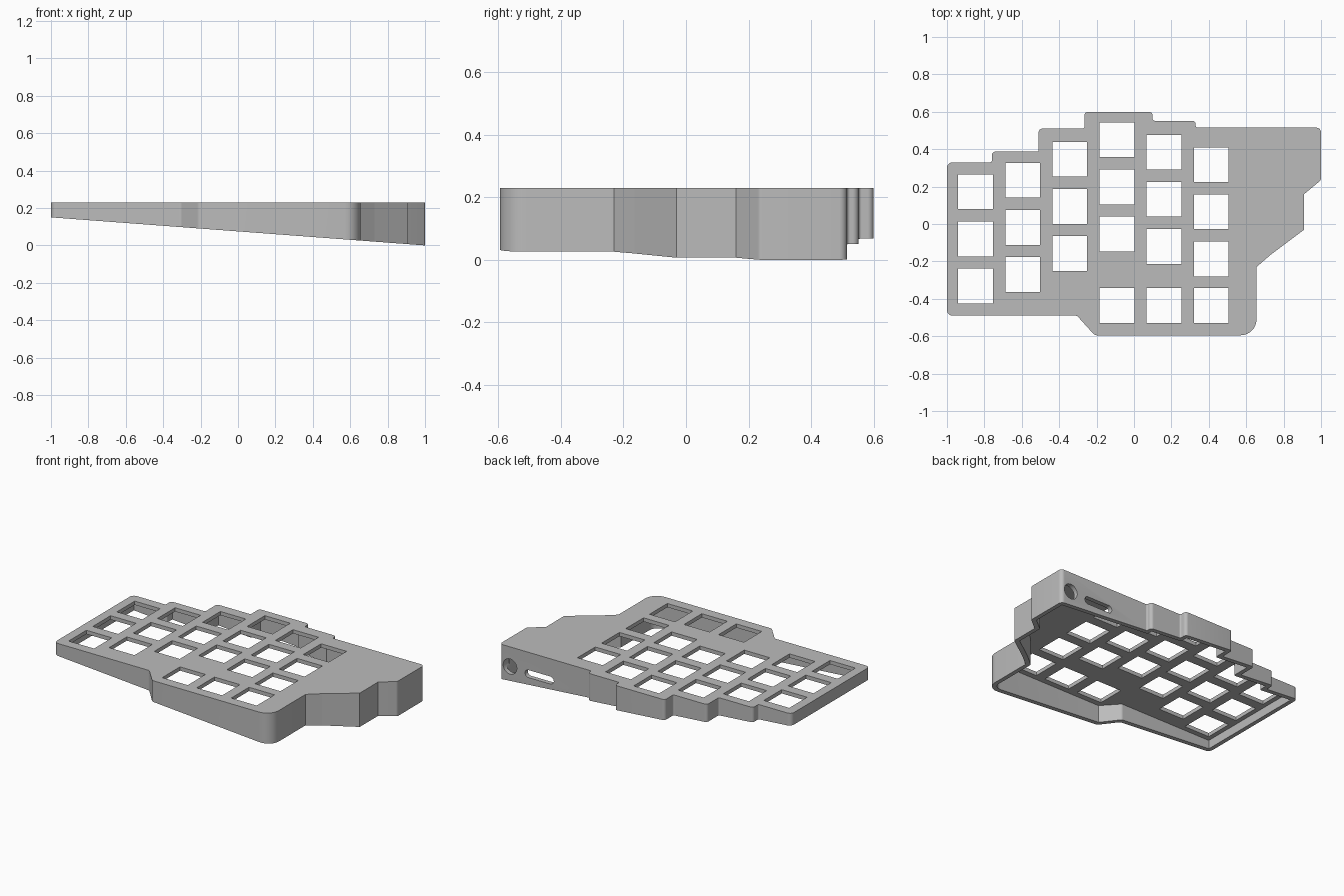
import bpy, bmesh, math
from mathutils import Vector

if "Cube" in bpy.data.objects:
    bpy.data.objects.remove(bpy.data.objects["Cube"])

TOP, WALL, PLATE, PITCH, KEY = 0.23, 0.03, 0.025, 0.252, 0.186

grey = bpy.data.materials.new("plain grey")
grey.use_nodes = True
grey.diffuse_color = (0.5, 0.5, 0.5, 1)
grey.node_tree.nodes["Principled BSDF"].inputs["Base Color"].default_value = (0.5, 0.5, 0.5, 1)

# Outline of the case, counter-clockwise: x, y, corner radius
OUTLINE = [
    (-1, -.49, .03), (-.305, -.49, .02), (-.21, -.595, .03), (.655, -.595, .085),
    (.655, -.23, 0), (.73, -.165, .03), (.91, -.03, 0), (.91, .16, 0),
    (1, .235, .02), (1, .515, .025), (.33, .515, .01), (.33, .552, .02),
    (.1, .552, .01), (.1, .6, .02), (-.265, .6, .02), (-.265, .51, .01),
    (-.51, .51, .02), (-.51, .387, .01), (-.76, .387, .02), (-.76, .33, .01),
    (-1, .33, .03)]


def rounded_outline(inset):
    """Offset the outline inward and round its corners with arcs."""
    pts = [Vector(p[:2]) for p in OUTLINE]
    n = len(pts)
    corners = []
    for i, p in enumerate(pts):
        a = (p - pts[i - 1]).normalized()
        b = (pts[(i + 1) % n] - p).normalized()
        na, nb = Vector((-a.y, a.x)), Vector((-b.y, b.x))
        corners.append((p + (na + nb) * inset / (1 + na.dot(nb)), a, b))
    result = []
    for (p, a, b), (_, _, radius) in zip(corners, OUTLINE):
        turn = a.x * b.y - a.y * b.x
        r = max(radius - inset, 0) if turn > 0 else radius
        if r < .004:
            result.append(p)
            continue
        side = math.copysign(1, turn)
        angle = a.angle(b)
        start = p - a * r * math.tan(angle / 2)
        normal = Vector((-a.y, a.x)) * side
        center = start + normal * r
        for k in range(9):
            t = angle * k / 8
            result.append(center - normal * r * math.cos(t) + a * r * math.sin(t))
    return result


def prism(name, points, bottom, top):
    """Solid from an outline; bottom is a function of x."""
    bm = bmesh.new()
    low = [bm.verts.new((p.x, p.y, bottom(p.x))) for p in points]
    high = [bm.verts.new((p.x, p.y, top)) for p in points]
    bm.faces.new(low[::-1])
    bm.faces.new(high)
    n = len(points)
    for i in range(n):
        j = (i + 1) % n
        bm.faces.new((low[i], low[j], high[j], high[i]))
    mesh = bpy.data.meshes.new(name)
    bm.to_mesh(mesh)
    bm.free()
    mesh.materials.append(grey)
    obj = bpy.data.objects.new(name, mesh)
    bpy.context.collection.objects.link(obj)
    return obj


def cut(obj, cutter):
    """Subtract a cutter and remove it."""
    mod = obj.modifiers.new("cut", 'BOOLEAN')
    mod.object, mod.operation, mod.solver = cutter, 'DIFFERENCE', 'EXACT'
    bpy.context.view_layer.objects.active = obj
    bpy.ops.object.modifier_apply(modifier=mod.name)
    bpy.data.objects.remove(cutter)


# Wedge-bottomed shell, open underneath
case = prism("keyboard_case", rounded_outline(0), lambda x: .075 * (1 - x), TOP)
cut(case, prism("cavity", rounded_outline(WALL), lambda x: -.1, TOP - PLATE))

# Staggered key columns plus the lower row of three
top_rows = [.172, .234, .346, .45, .384, .317]
keys = [(-.847 + PITCH * c, y - PITCH * r) for c, y in enumerate(top_rows) for r in range(3)]
keys += [(-.847 + PITCH * c, -.435) for c in (3, 4, 5)]
h = KEY / 2
for x, y in keys:
    square = [Vector((x + h * u, y + h * v)) for u, v in ((-1, -1), (1, -1), (1, 1), (-1, 1))]
    cut(case, prism("key_hole", square, lambda x: TOP - PLATE - .02, TOP + .1))


def port(x, z, half_length, radius):
    """Round-ended opening through the back wall."""
    pts = []
    for k in range(32):
        t = 2 * math.pi * (k + .5) / 32
        pts.append(Vector((math.copysign(half_length, math.cos(t)) + radius * math.cos(t),
                           radius * math.sin(t))))
    cutter = prism("port", pts, lambda x: -.06, .06)
    cutter.rotation_euler.x = math.pi / 2
    cutter.location = (x, .515, z)
    bpy.context.view_layer.update()
    cut(case, cutter)


port(.925, .1, 0, .05)
port(.71, .088, .08, .025)

# Smooth the rounded corners, keep real edges crisp
bpy.ops.object.select_all(action='DESELECT')
case.select_set(True)
bpy.context.view_layer.objects.active = case
bpy.ops.object.shade_smooth_by_angle(angle=math.radians(30))
